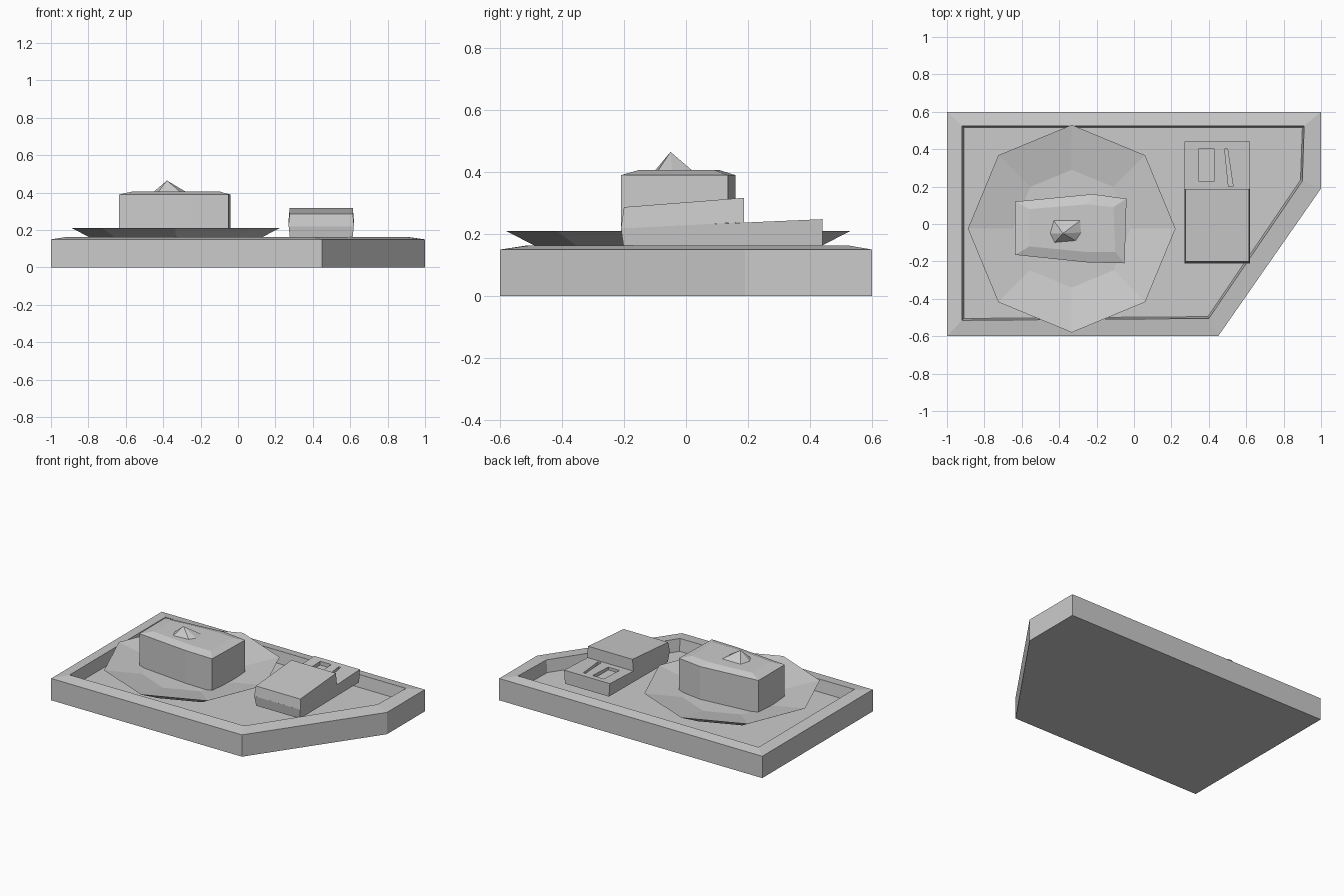
import bpy, math

if "Cube" in bpy.data.objects:
    bpy.data.objects.remove(bpy.data.objects["Cube"])


def mesh(name, verts, faces):
    me = bpy.data.meshes.new(name)
    me.from_pydata(verts, [], faces)
    me.validate()
    ob = bpy.data.objects.new(name, me)
    bpy.context.collection.objects.link(ob)
    return ob


def loft(name, rings):
    """Skin a stack of equal-length rings and cap both ends."""
    n = len(rings[0])
    verts = [v for r in rings for v in r]
    faces = [(k * n + i, k * n + (i + 1) % n, (k + 1) * n + (i + 1) % n, (k + 1) * n + i)
             for k in range(len(rings) - 1) for i in range(n)]
    faces.append(tuple(reversed(range(n))))
    faces.append(tuple(range((len(rings) - 1) * n, len(rings) * n)))
    return mesh(name, verts, faces)


def at(outline, z):
    return [(x, y, z) for x, y in outline]


def octagon(r, z):
    return [(-0.333 + r * math.cos(i * math.pi / 4), -0.025 + r * math.sin(i * math.pi / 4), z)
            for i in range(8)]


# tray with raised sloping rim and sunken floor
outer = [(-1, -0.6), (0.45, -0.6), (1, 0.19), (1, 0.6), (-1, 0.6)]
inner = [(-0.92, -0.515), (0.40, -0.505), (0.90, 0.23), (0.91, 0.525), (-0.92, 0.525)]
floor = [(-0.91, -0.505), (0.395, -0.495), (0.89, 0.235), (0.90, 0.515), (-0.91, 0.515)]
loft("tray", [at(outer, 0), at(outer, 0.15), at(inner, 0.163), at(floor, 0.08)])

# octagonal plate with shallow well
loft("plate", [octagon(0.37, 0.115), octagon(0.555, 0.21), octagon(0.315, 0.165)])

# loaf with bevelled top
side = [(-0.635, -0.165), (-0.25, -0.205), (-0.05, -0.21), (-0.04, 0.135), (-0.22, 0.16), (-0.635, 0.12)]
top = [(-0.56, -0.12), (-0.25, -0.15), (-0.10, -0.15), (-0.11, 0.09), (-0.25, 0.105), (-0.56, 0.08)]
loft("loaf", [at(side, 0.15), at(side, 0.39), at(top, 0.407)])

# peaked topping on the loaf
foot = [(-0.45, -0.05), (-0.425, -0.1), (-0.31, -0.09), (-0.28, -0.045), (-0.285, 0.02), (-0.43, 0.02)]
n = len(foot)
mesh("topping", at(foot, 0.405) + [(-0.38, -0.05, 0.465)],
     [(i, (i + 1) % n, n) for i in range(n)] + [tuple(reversed(range(n)))])


def ring(half, y0, y1, z0, z1, cx=0.445):
    return [(cx - half, y0, z0), (cx + half, y0, z0), (cx + half, y1, z1), (cx - half, y1, z1)]


# box base and tilted lid covering its front part
base = loft("box_base", [ring(0.167, -0.20, 0.44, 0.152, 0.157),
                         ring(0.174, -0.21, 0.44, 0.22, 0.248)])
loft("box_lid", [ring(0.176, -0.21, 0.187, 0.218, 0.238),
                 ring(0.169, -0.20, 0.187, 0.287, 0.317)])

# recesses in the exposed base top
slots = [[(0.345, 0.23), (0.43, 0.23), (0.43, 0.40), (0.345, 0.40)],
         [(0.505, 0.20), (0.53, 0.20), (0.50, 0.40), (0.485, 0.40)]]
for s in slots:
    cutter = loft("slot_cutter", [at(s, 0.22), at(s, 0.3)])
    cutter.hide_render = True
    cutter.hide_viewport = True
    m = base.modifiers.new("slot", 'BOOLEAN')
    m.operation = 'DIFFERENCE'
    m.solver = 'EXACT'
    m.object = cutter
